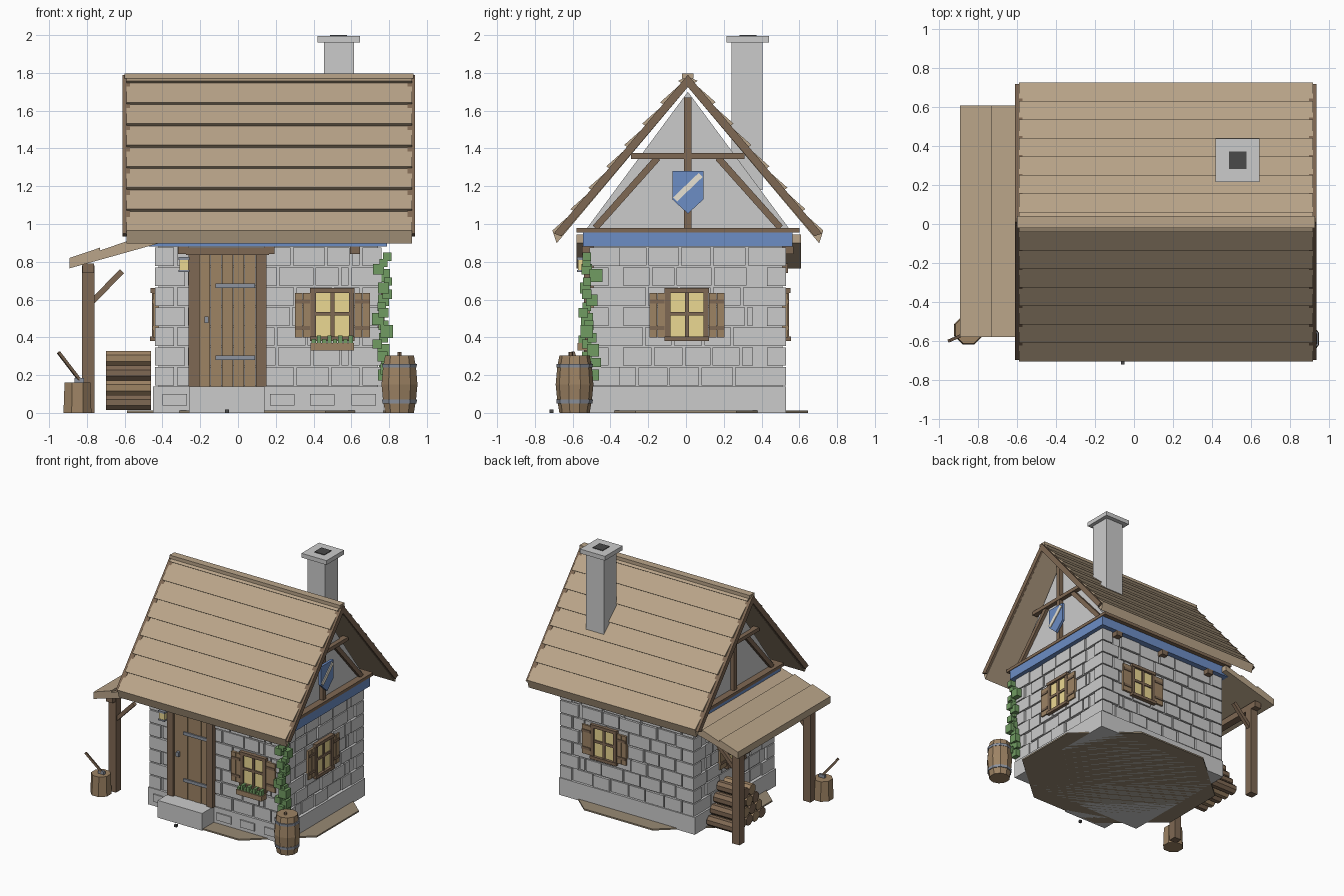
import bpy, bmesh, math, random
from mathutils import Vector, Matrix

if "Cube" in bpy.data.objects:
    bpy.data.objects.remove(bpy.data.objects["Cube"])

random.seed(4)
CX, CY, HX, HY = 0.16, 0.01, 0.58, 0.50      # house centre and half sizes


def mat(name, r, g, b):
    m = bpy.data.materials.new(name)
    m.diffuse_color = [(c / 255) ** 2.2 for c in (r, g, b)] + [1]
    m.use_nodes = True
    m.node_tree.nodes["Principled BSDF"].inputs["Base Color"].default_value = m.diffuse_color
    return m


TIMBER, PLANK = mat("timber", 126, 104, 84), mat("plank", 156, 130, 100)
ROOF, BLUE = mat("shingle", 184, 163, 136), mat("blue", 108, 140, 196)
GREEN, GLOW = mat("leaf", 112, 155, 98), mat("glow", 235, 215, 145)
IRON, EARTH = mat("iron", 140, 146, 158), mat("earth", 150, 136, 115)
DARK, CREAM = mat("soot", 75, 75, 75), mat("cream", 230, 225, 210)
LIGHT = mat("light_stone", 190, 190, 188)


def finish(name, bm, m=None):
    bmesh.ops.recalc_face_normals(bm, faces=bm.faces)
    me = bpy.data.meshes.new(name)
    bm.to_mesh(me)
    bm.free()
    ob = bpy.data.objects.new(name, me)
    bpy.context.collection.objects.link(ob)
    if m:
        me.materials.append(m)
    return ob


def boxes(name, items, m=None):
    """Join boxes given as (x0, x1, y0, y1, z0, z1)."""
    bm = bmesh.new()
    for a, b, c, d, e, f in items:
        M = Matrix.Translation(((a + b) / 2, (c + d) / 2, (e + f) / 2)) @ Matrix.Diagonal((b - a, d - c, f - e, 1))
        bmesh.ops.create_cube(bm, size=1, matrix=M)
    return finish(name, bm, m)


def beam(name, p, q, w, d, m):
    """Square bar from p to q."""
    p, q = Vector(p), Vector(q)
    rot = (q - p).to_track_quat('Z', 'X').to_matrix().to_4x4()
    bm = bmesh.new()
    bmesh.ops.create_cube(bm, size=1, matrix=Matrix.Translation((p + q) / 2) @ rot @ Matrix.Diagonal((w, d, (q - p).length, 1)))
    return finish(name, bm, m)


def prism(name, pts, vec, m=None):
    """Polygon of 3D points extruded along vec."""
    bm = bmesh.new()
    f = bm.faces.new([bm.verts.new(p) for p in pts])
    r = bmesh.ops.extrude_face_region(bm, geom=[f])
    bmesh.ops.translate(bm, vec=vec, verts=[v for v in r["geom"] if isinstance(v, bmesh.types.BMVert)])
    return finish(name, bm, m)


def lathe(name, x, y, prof, n, m):
    """Stacked n-sided rings from (radius, z) pairs."""
    bm = bmesh.new()
    rings = [[bm.verts.new((x + r * math.cos((k + .5) * math.tau / n), y + r * math.sin((k + .5) * math.tau / n), z))
              for k in range(n)] for r, z in prof]
    for a, b in zip(rings, rings[1:]):
        for k in range(n):
            bm.faces.new((a[k], a[(k + 1) % n], b[(k + 1) % n], b[k]))
    bm.faces.new(rings[0])
    bm.faces.new(rings[-1])
    return finish(name, bm, m)


def on_wall(side, u0, u1, o0, o1, z0, z1):
    """Box on a wall: u along it, o outwards from it."""
    if side in ("front", "back"):
        s = -1 if side == "front" else 1
        a, b = sorted((CY + s * (HY + o0), CY + s * (HY + o1)))
        return (u0, u1, a, b, z0, z1)
    s = -1 if side == "left" else 1
    a, b = sorted((CX + s * (HX + o0), CX + s * (HX + o1)))
    return (a, b, u0, u1, z0, z1)


# Ground, foundation, walls, blue band
prism("ground_plate", [(0.155 + .865 * math.cos(a) * .93, .757 * math.sin(a) * .925, 0)
                       for a in [math.radians(22.5 + 45 * k) for k in range(8)]], (0, 0, .012), EARTH)
boxes("foundation", [(CX - HX - .03, CX + HX + .03, CY - HY - .02, CY + HY + .02, 0, .14)])
boxes("wall_core", [(CX - HX, CX + HX, CY - HY, CY + HY, .1, .95)])
boxes("blue_band", [(CX - .63, CX + .63, CY - .555, CY + .555, .88, .955)], BLUE)
boxes("wall_plate", [(CX - .635, CX + .635, CY - .59, CY + .59, .955, .98)], TIMBER)

# Running-bond stones and corner quoins
rh = .74 / 7
for side in ("front", "back", "left", "right"):
    c, h = (CX, HX) if side in ("front", "back") else (CY, HY)
    stones = []
    for row in range(7):
        z = .14 + row * rh
        u = c - h + (.15 if row % 2 else .09)
        end = c + h - (.15 if row % 2 else .09)
        while u < end - .04:
            w = min(random.uniform(.13, .2), end - u)
            stones.append(on_wall(side, u + .006, u + w - .006, -.01, random.uniform(.008, .02), z + .005, z + rh - .005))
            u += w
    boxes(side + "_stones", stones)
boxes("foundation_stones", [(u, u + .13, CY - HY - .03, CY - HY, .04, .1) for u in (-.4, .17, .38, .6)])
quoins = []
for sx in (-1, 1):
    for sy in (-1, 1):
        for row in range(7):
            lx, ly = (.14, .08) if row % 2 else (.08, .14)
            x, y, z = CX + sx * (HX + .02), CY + sy * (HY + .02), .14 + row * rh
            quoins.append((*sorted((x, x - sx * (lx + .02))), *sorted((y, y - sy * (ly + .02))), z + .004, z + rh - .004))
boxes("corner_quoins", quoins, LIGHT)

# Corbels under the band
boxes("corbels", [on_wall(s, x - .027, x + .027, 0, .06, .84, .88) for s in ("front", "back") for x in (-.29, .165, .62)], TIMBER)

# Door with step, frame, hinges and handle
boxes("door_step", [(-.26, .14, -.66, -.48, 0, .14)], LIGHT)
boxes("door_frame", [on_wall("front", a, b, 0, .05, .14, .84) for a, b in ((-.262, -.205), (.095, .15))]
      + [on_wall("front", -.275, .165, 0, .06, .835, .875)], TIMBER)
boxes("door_planks", [on_wall("front", -.205 + k * .06, -.147 + k * .06, 0, .03 + .003 * (k % 2), .14, .836) for k in range(5)], PLANK)
boxes("door_hinges", [on_wall("front", -.12, .09, .03, .042, z, z + .025) for z in (.28, .66)], IRON)
boxes("door_handle", [on_wall("front", -.178, -.155, .03, .055, .475, .51)], IRON)

# Windows with shutters on all sides
for side, u in (("front", .50), ("right", .005), ("back", .36), ("left", .005)):
    def w(a, b, o, z0, z1): return on_wall(side, u + a, u + b, 0, o, z0, z1)
    boxes(side + "_window_glow", [w(-.1, .1, .023, .39, .65)], GLOW)
    boxes(side + "_window_frame", [w(-.115, -.088, .036, .39, .64), w(.088, .115, .036, .39, .64),
                                   w(-.118, .118, .042, .635, .66), w(-.118, .118, .045, .38, .405),
                                   w(-.01, .01, .032, .4, .64), w(-.09, .09, .032, .515, .535)], TIMBER)
    boxes(side + "_shutters", [w(s * .157 - .02 + d, s * .157 + .02 + d, .03, .4, .635) for s in (-1, 1) for d in (-.021, .021)], PLANK)
    boxes(side + "_shutter_bars", [w(s * .157 - .038, s * .157 + .038, .036, z, z + .02) for s in (-1, 1) for z in (.44, .58)], TIMBER)
boxes("flower_box", [on_wall("front", .385, .615, .02, .085, .33, .37)], PLANK)
boxes("flower_leaves", [on_wall("front", .39 + k * .028, .412 + k * .028, .03, .078, .36, .39 + .02 * (k % 2)) for k in range(8)], GREEN)

# Gables: infill, timber frame
prism("gable_infill", [(CX - HX, CY - .54, .97), (CX - HX, CY + .54, .97), (CX - HX, CY, 1.70)], (2 * HX, 0, 0))
for tag, s in (("left", -1), ("right", 1)):
    x = CX + s * (HX + .012)
    beam(tag + "_king_post", (x, CY, .97), (x, CY, 1.67), .04, .04, TIMBER)
    boxes(tag + "_collar_beam", [(x - .024, x + .024, CY - .3, CY + .3, 1.345, 1.375)], TIMBER)
    for k in (-1, 1):
        beam(tag + "_gable_brace", (x, CY + k * .49, .98), (x, CY + k * .16, 1.35), .035, .03, TIMBER)

# Shield on the right gable
sx = CX + HX + .035
prism("shield", [(sx, CY + a, z) for a, z in ((-.082, 1.28), (.082, 1.28), (.082, 1.13), (0, 1.055), (-.082, 1.13))], (.02, 0, 0), BLUE)
beam("shield_stripe", (sx + .015, CY - .068, 1.13), (sx + .015, CY + .068, 1.26), .03, .022, CREAM)

# Roof slopes with stepped shingle courses, plus barge boards
slope = 1.19
for tag, s in (("front", -1), ("back", 1)):
    outer = []
    for i in range(8):                       # sawtooth from eave to ridge
        y0, y1 = .695 - i * .095, max(.695 - (i + 1) * .095, 0)
        outer += [(y0 + .022, 1.775 - slope * y0 + .018), (y1 + .003, 1.778 - slope * y1 + .003)]
    prof = [(0, 1.725), (.695, 1.725 - slope * .695)] + outer
    prism(tag + "_roof_slope", [(-.59, CY + s * y, z) for y, z in prof], (1.51, 0, 0), ROOF)
    for x in (-.612, .898):
        prism(tag + "_barge_board", [(x, CY + s * a, z) for a, z in ((0, 1.79), (.71, .95), (.67, .935), (0, 1.725))], (.04, 0, 0), TIMBER)
boxes("ridge_cap", [(-.6, .93, CY - .03, CY + .03, 1.77, 1.797)], ROOF)

# Chimney
boxes("chimney_stack", [(.455, .615, .24, .405, 1.18, 1.97)])
boxes("chimney_cap", [(.42, .645, .215, .44, 1.96, 1.995)])
boxes("chimney_flue", [(.488, .578, .283, .373, 1.98, 2.0)], DARK)

# Lean-to: stepped roof, posts, beam, braces
lean = [(-.41, .90), (-.41, .945), (-.57, .90), (-.57, .915), (-.73, .86), (-.73, .875), (-.893, .82), (-.893, .765)]
prism("lean_to_roof", [(x, -.58, z) for x, z in lean], (0, 1.19, 0), ROOF)
boxes("lean_to_beam", [(-.822, -.762, -.52, .54, .74, .79)], TIMBER)
for tag, y in (("front", -.45), ("back", .46)):
    boxes(tag + "_post", [(-.825, -.76, y - .032, y + .032, 0, .78)], TIMBER)
    beam(tag + "_post_brace", (-.78, y, .58), (-.615, y, .75), .03, .03, TIMBER)

# Firewood pile
for row in range(4):
    for k in range(5 - row):
        log = lathe("firewood_log", 0, 0, [(.043, -.12), (.043, .12)], 8, PLANK if (row + k) % 2 else TIMBER)
        log.matrix_world = Matrix.Translation((-.58, .02 + .083 * k + .0415 * row, .055 + .078 * row)) @ Matrix.Rotation(math.pi / 2, 4, 'Y')

# Chopping stump with axe
lathe("stump", -.85, -.545, [(.08, 0), (.074, .16)], 8, PLANK)
beam("axe_handle", (-.835, -.55, .17), (-.95, -.6, .32), .016, .016, TIMBER)
boxes("axe_head", [(-.865, -.815, -.56, -.54, .14, .185)], IRON)

# Barrel
lathe("barrel", .855, -.59, [(.08, 0), (.092, .07), (.1, .15), (.092, .24), (.08, .305)], 10, PLANK)
for z in (.05, .24):
    lathe("barrel_hoop", .855, -.59, [(.095, z), (.097, z + .02)], 10, IRON)
lathe("barrel_bung", .855, -.61, [(.012, .3), (.012, .322)], 6, TIMBER)

# Ivy climbing the front right corner
ivy = []
for k in range(20):
    z, r = .2 + k * .033, random.uniform(.02, .034)
    x, y = (.75 + random.uniform(-.03, .045), -.525) if k % 2 else (.77, -.5 + random.uniform(-.045, .03))
    ivy.append((x - r, x + r, y - r, y + r, z - r, z + r))
boxes("ivy", ivy, GREEN)

# Lantern by the door, pebble on the path
boxes("lantern_glow", [(-.31, -.262, -.572, -.525, .755, .81)], GLOW)
boxes("lantern_cap", [(-.316, -.256, -.578, -.49, .81, .825), (-.314, -.258, -.576, -.521, .745, .757)], IRON)
boxes("pebble", [(-.068, -.048, -.722, -.702, 0, .018)], DARK)
